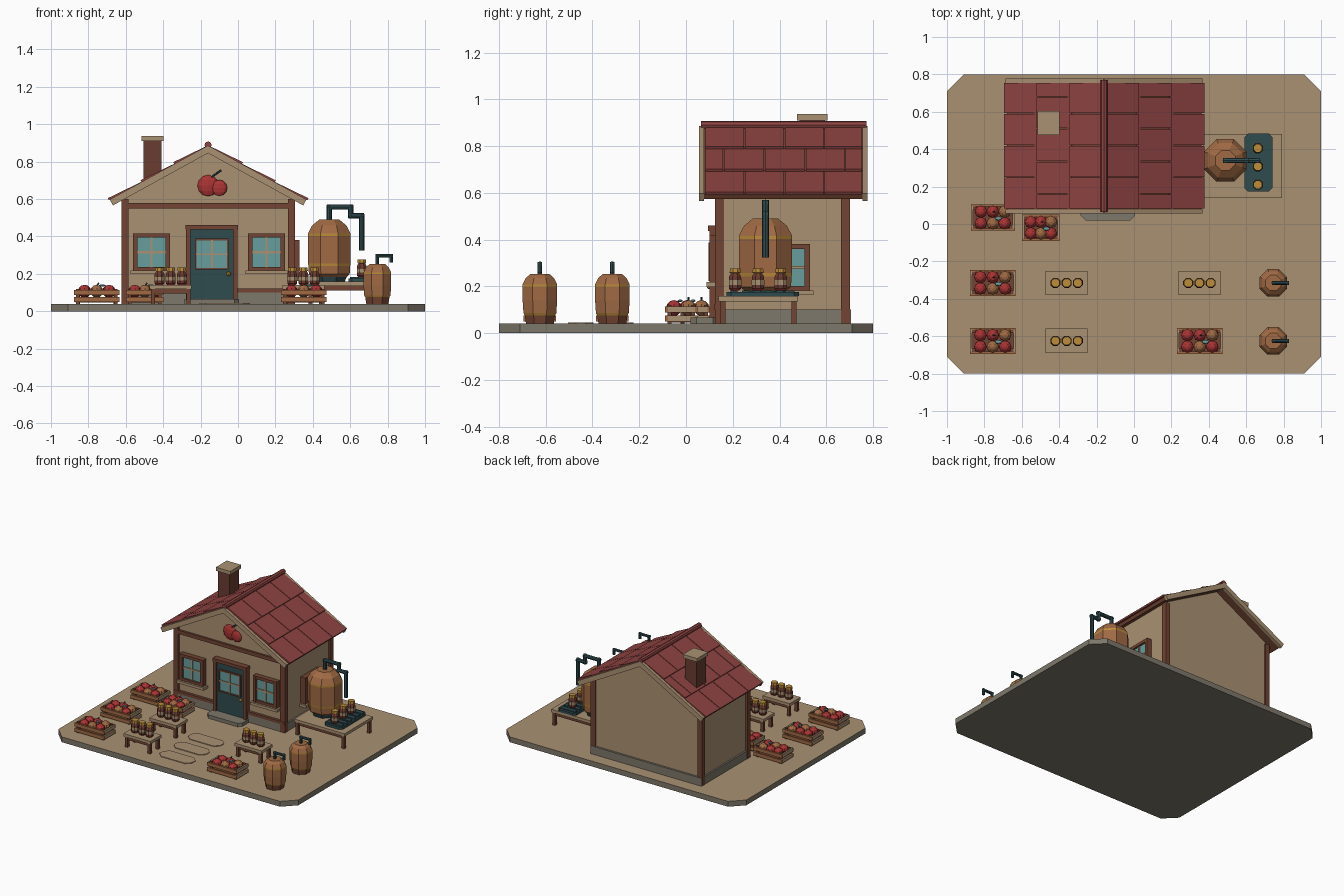
import bpy, bmesh, math
from mathutils import Matrix, Vector

if "Cube" in bpy.data.objects:
    bpy.data.objects.remove(bpy.data.objects["Cube"])


def material(name, *srgb):
    m = bpy.data.materials.new(name)
    m.use_nodes = True
    col = [((c / 255 + 0.055) / 1.055) ** 2.4 for c in srgb] + [1]
    m.diffuse_color = col
    m.node_tree.nodes["Principled BSDF"].inputs["Base Color"].default_value = col
    return m


TAN = material("tan plaster", 170, 145, 114)
STONE = material("grey stone", 126, 120, 107)
ROOF = material("roof red", 142, 68, 66)
WOOD = material("brown wood", 114, 68, 50)
DARK = material("dark brick brown", 106, 60, 48)
TEAL = material("dark teal", 48, 76, 80)
GLASS = material("window glass", 104, 158, 158)
GOLD = material("gold brass", 190, 142, 58)
COPPER = material("copper wood", 160, 106, 68)
RED = material("fruit red", 170, 52, 52)
I = Matrix.Identity(4)


def finish(name, bm, mats):
    bmesh.ops.recalc_face_normals(bm, faces=bm.faces)
    me = bpy.data.meshes.new(name)
    bm.to_mesh(me)
    bm.free()
    for m in mats:
        me.materials.append(m)
    ob = bpy.data.objects.new(name, me)
    bpy.context.collection.objects.link(ob)
    return ob


def box(name, center, size, mat, M=I):
    bm = bmesh.new()
    bmesh.ops.create_cube(bm, size=1, matrix=M @ Matrix.Translation(center) @ Matrix.Diagonal((*size, 1)))
    return finish(name, bm, [mat])


def span(name, x, y, z, mat):
    """Box from (low, high) ranges."""
    return box(name, [(a + b) / 2 for a, b in (x, y, z)], [b - a for a, b in (x, y, z)], mat)


def prism(name, pts, mats, depth):
    bm = bmesh.new()
    f = bm.faces.new([bm.verts.new(p) for p in pts])
    ext = bmesh.ops.extrude_face_region(bm, geom=[f])
    bmesh.ops.translate(bm, vec=depth, verts=[v for v in ext["geom"] if isinstance(v, bmesh.types.BMVert)])
    return finish(name, bm, mats)


def slab(name, x, y, w, d, z, h, cut, mats):
    """Flat plate with chamfered corners."""
    a, b = w / 2, d / 2
    pts = [(-a, cut - b), (cut - a, -b), (a - cut, -b), (a, cut - b),
           (a, b - cut), (a - cut, b), (cut - a, b), (-a, b - cut)]
    return prism(name, [(x + p, y + q, z) for p, q in pts], mats, (0, 0, h))


def lathe(name, loc, profile, sides=8):
    """Faceted turned shape; each profile point is radius, height, colour above it."""
    bm, mats, rings = bmesh.new(), [], []
    for r, z, m in profile:
        if m not in mats:
            mats.append(m)
        angles = [(k + 0.5) * math.tau / sides for k in range(sides)]
        rings.append([bm.verts.new((loc[0] + r * math.cos(t), loc[1] + r * math.sin(t), loc[2] + z)) for t in angles])
    for lo, hi, p in zip(rings, rings[1:], profile):
        for k in range(sides):
            n = (k + 1) % sides
            bm.faces.new((lo[k], lo[n], hi[n], hi[k])).material_index = mats.index(p[2])
    for ring, p in ((rings[0], profile[0]), (rings[-1], profile[-1])):
        bm.faces.new(ring).material_index = mats.index(p[2])
    return finish(name, bm, mats)


def ball(name, loc, r, mat, scale=(1, 1, 1)):
    bm = bmesh.new()
    bmesh.ops.create_uvsphere(bm, u_segments=8, v_segments=6, radius=r,
                              matrix=Matrix.Translation(loc) @ Matrix.Diagonal((*scale, 1)))
    return finish(name, bm, [mat])


def pipe(name, pts, r, mat=TEAL):
    for i, (a, b) in enumerate(zip(pts, pts[1:])):
        a, b = Vector(a), Vector(b)
        d = b - a
        bm = bmesh.new()
        bmesh.ops.create_cone(bm, cap_ends=True, segments=8, radius1=r, radius2=r, depth=d.length + r * 1.6,
                              matrix=Matrix.Translation((a + b) / 2) @ d.to_track_quat("Z", "Y").to_matrix().to_4x4())
        finish(f"{name}_{i}", bm, [mat])


# Ground plate, tan on top and stone on the rim
ground = slab("ground", 0, 0, 2, 1.6, 0, 0.04, 0.09, [STONE, TAN])
for f in ground.data.polygons:
    f.material_index = int(f.normal.z > 0.5)
for i in range(3):
    slab(f"stepping_stone_{i}", -0.07, -0.62 + i * 0.17, 0.27, 0.11, 0.04, 0.005, 0.035, [TAN])

# House body
CX = -0.16
prism("walls", [(CX + x, 0.14, z) for x, z in ((-0.45, 0.04), (0.45, 0.04), (0.45, 0.61), (0, 0.855), (-0.45, 0.61))],
      [TAN], (0, 0.55, 0))
span("foundation", (-0.622, 0.302), (0.125, 0.705), (0.04, 0.1), STONE)
for x in (-0.605, 0.285):
    for y in (0.142, 0.682):
        box("corner_post", (x, y, 0.32), (0.038, 0.038, 0.56), WOOD)
span("front_top_beam", (-0.62, 0.3), (0.125, 0.15), (0.55, 0.578), WOOD)
span("front_sill_beam", (-0.62, 0.3), (0.12, 0.15), (0.1, 0.122), WOOD)

# Roof: board, staggered shingles and bargeboards on each slope
for s in (-1, 1):
    S = Matrix.Translation((CX, 0, 0.882)) @ Matrix.Rotation(s * math.atan(0.55), 4, "Y")
    box("roof_board", (s * 0.297, 0.418, -0.013), (0.594, 0.68, 0.024), WOOD, S)
    for y in (0.066, 0.766):
        box("bargeboard", (s * 0.299, y, -0.014), (0.598, 0.022, 0.036), TAN, S)
    for row in range(3):
        cuts = (0.08, 0.16, 0.335, 0.51, 0.68, 0.756) if row == 1 else (0.08, 0.25, 0.42, 0.59, 0.756)
        T = S @ Matrix.Translation((s * (0.1 + row * 0.2), 0, 0.004)) @ Matrix.Rotation(-s * 0.05, 4, "Y")
        for a, b in zip(cuts, cuts[1:]):
            box("shingle", (0, (a + b) / 2, 0), (0.208, b - a - 0.005, 0.012), ROOF, T)
pipe("ridge_cap", [(CX, 0.08, 0.889), (CX, 0.756, 0.889)], 0.019, ROOF)

# Chimney
span("chimney", (-0.505, -0.41), (0.485, 0.595), (0.64, 0.91), DARK)
span("chimney_cap", (-0.517, -0.397), (0.475, 0.605), (0.91, 0.937), TAN)

# Fruit ornament on the gable
ball("gable_fruit_large", (-0.16, 0.135, 0.672), 0.057, RED, (1, 0.35, 1))
ball("gable_fruit_small", (-0.1, 0.125, 0.66), 0.043, RED, (1, 0.35, 1))
pipe("gable_fruit_stalk", [(-0.145, 0.13, 0.715), (-0.093, 0.13, 0.752)], 0.005)


def window(name, M):
    """Framed window facing local -y, centred on its pane."""
    box(name + "_glass", (0, -0.012, 0), (0.16, 0.014, 0.17), GLASS, M)
    for s in (-1, 1):
        box(name + "_side_frame", (s * 0.087, -0.014, 0), (0.024, 0.04, 0.2), WOOD, M)
        box(name + "_cross_frame", (0, -0.014, s * 0.09), (0.198, 0.038, 0.022), WOOD, M)
    box(name + "_mullion", (0, -0.02, 0), (0.012, 0.012, 0.17), TAN, M)
    box(name + "_glazing_bar", (0, -0.02, 0), (0.16, 0.012, 0.012), TAN, M)
    box(name + "_sill", (0, -0.02, -0.108), (0.225, 0.055, 0.02), TAN, M)


for x in (-0.462, 0.152):
    window("front_window", Matrix.Translation((x, 0.135, 0.316)))
window("side_window", Matrix.Translation((0.295, 0.432, 0.28)) @ Matrix.Rotation(math.pi / 2, 4, "Z"))

# Door and step
DX = -0.14
span("door_panel", (DX - 0.115, DX + 0.115), (0.11, 0.15), (0.05, 0.44), TEAL)
for s in (-1, 1):
    box("door_jamb", (DX + s * 0.125, 0.122, 0.25), (0.024, 0.045, 0.42), WOOD)
    box("door_glass_edge", (DX + s * 0.086, 0.104, 0.305), (0.01, 0.014, 0.16), WOOD)
    box("door_glass_rail", (DX, 0.104, 0.305 + s * 0.078), (0.18, 0.014, 0.01), WOOD)
box("door_lintel", (DX, 0.12, 0.448), (0.28, 0.05, 0.024), WOOD)
box("door_glass", (DX, 0.108, 0.305), (0.17, 0.012, 0.15), GLASS)
box("door_mullion", (DX, 0.102, 0.305), (0.01, 0.01, 0.15), TAN)
box("door_glazing_bar", (DX, 0.102, 0.305), (0.17, 0.01, 0.01), TAN)
ball("door_knob", (-0.05, 0.1, 0.2), 0.012, GOLD)
slab("door_step", DX, 0.08, 0.29, 0.12, 0.04, 0.026, 0.025, [STONE])


def table(name, x, y, w, d, top):
    box(name + "_top", (x, y, top - 0.011), (w, d, 0.022), TAN)
    for s in (-1, 1):
        box(name + "_apron", (x, y + s * (d / 2 - 0.02), top - 0.034), (w - 0.04, 0.014, 0.024), WOOD)
        for t in (-1, 1):
            box(name + "_leg", (x + s * (w / 2 - 0.018), y + t * (d / 2 - 0.018), (top + 0.02) / 2),
                (0.022, 0.022, top - 0.06), WOOD)


def jar(x, y, z):
    lathe("jar", (x, y, z), [(0.02, 0, RED), (0.028, 0.008, DARK), (0.029, 0.024, TAN), (0.029, 0.044, DARK),
                             (0.028, 0.06, DARK), (0.019, 0.074, GOLD), (0.025, 0.076, GOLD), (0.024, 0.094, GOLD)])


# Small display tables with jars
for x, y in ((-0.36, -0.315), (0.35, -0.315), (-0.36, -0.625)):
    table("display_table", x, y, 0.225, 0.13, 0.14)
    for dx in (-0.06, 0, 0.06):
        jar(x + dx, y, 0.14)


def crate(x, y, w):
    """Slatted crate filled with fruit."""
    d = 0.14
    box("crate_floor", (x, y, 0.056), (w - 0.02, d - 0.02, 0.02), WOOD)
    for z in (0.062, 0.101):
        for s in (-1, 1):
            box("crate_long_slat", (x, y + s * (d / 2 - 0.006), z), (w, 0.012, 0.026), COPPER)
            box("crate_end_slat", (x + s * (w / 2 - 0.006), y, z), (0.012, d - 0.01, 0.026), TAN)
    for s in (-1, 1):
        for t in (-1, 1):
            box("crate_post", (x + s * (w / 2 - 0.02), y + t * (d / 2 - 0.02), 0.08), (0.018, 0.018, 0.08), WOOD)
    for i in range(3):
        for j in range(2):
            mat = COPPER if (i + j * 2) % 3 == 1 else RED
            ball("crate_fruit", (x + (i - 1) * w * 0.27, y + (j - 0.5) * 0.062, 0.107), 0.034, mat)
    ball("crate_leaf", (x + 0.03, y - 0.005, 0.138), 0.018, GLASS, (1, 0.6, 0.3))
    pipe("fruit_stalk", [(x, y + 0.031, 0.135), (x + 0.01, y + 0.031, 0.15)], 0.004)


for x, y, w in ((-0.755, 0.035, 0.235), (-0.498, -0.02, 0.2), (-0.755, -0.315, 0.245),
                (-0.755, -0.625, 0.245), (0.352, -0.625, 0.245)):
    crate(x, y, w)

# Small stills with bent outlet pipes
for y in (-0.315, -0.625):
    lathe("small_still", (0.745, y, 0.04), [
        (0.064, 0, WOOD), (0.07, 0.035, GOLD), (0.076, 0.045, COPPER), (0.08, 0.1, COPPER), (0.08, 0.158, GOLD),
        (0.08, 0.168, COPPER), (0.066, 0.195, COPPER), (0.045, 0.212, COPPER)])
    pipe("small_still_pipe", [(0.745, y, 0.245), (0.745, y, 0.297), (0.82, y, 0.297), (0.82, y, 0.268)], 0.01)

# Large still on its workbench, with tray and jars
table("still_bench", 0.58, 0.31, 0.42, 0.34, 0.158)
lathe("large_still", (0.488, 0.34, 0.158), [
    (0.09, 0, TEAL), (0.1, 0.025, COPPER), (0.118, 0.04, COPPER), (0.121, 0.085, GOLD), (0.123, 0.098, COPPER),
    (0.123, 0.245, GOLD), (0.123, 0.258, COPPER), (0.1, 0.3, COPPER), (0.058, 0.332, COPPER)])
pipe("large_still_pipe", [(0.488, 0.34, 0.48), (0.488, 0.34, 0.557), (0.603, 0.34, 0.557),
                          (0.603, 0.34, 0.51), (0.662, 0.34, 0.51), (0.662, 0.34, 0.335)], 0.014)
slab("jar_tray", 0.665, 0.328, 0.15, 0.31, 0.158, 0.018, 0.02, [TEAL])
for i in range(6):
    box("tray_slat", (0.665, 0.205 + i * 0.049, 0.179), (0.13, 0.03, 0.008), TEAL)
for y in (0.21, 0.308, 0.405):
    jar(0.662, y, 0.182)
